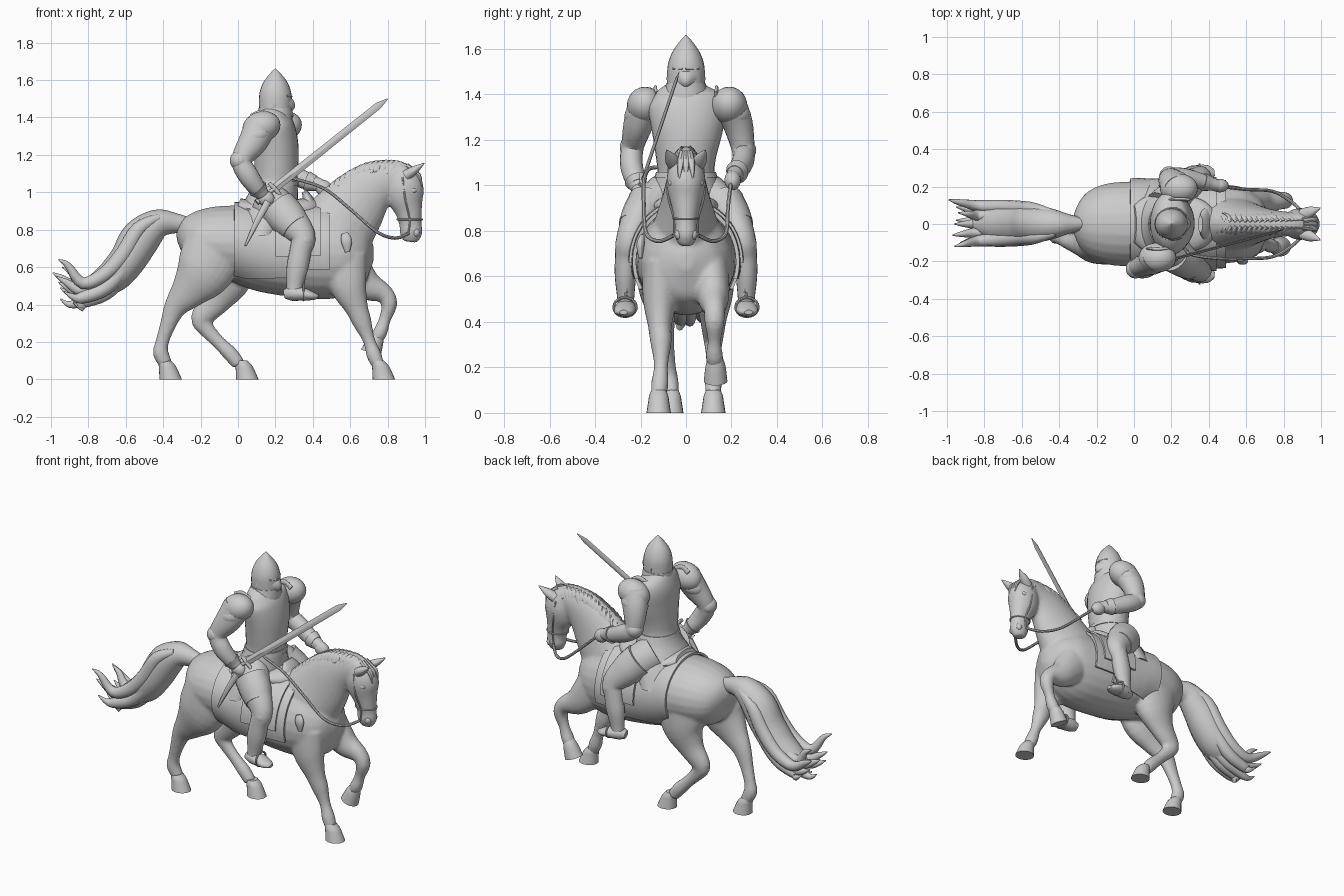
import bpy, bmesh, math, random
from mathutils import Vector, Matrix

random.seed(4)


def spline(pts, sub):
    """Catmull-Rom resampling of points of any dimension."""
    p = [pts[0]] + list(pts) + [pts[-1]]
    out = []
    for i in range(1, len(p) - 2):
        for k in range(sub):
            t = k / sub
            out.append([0.5 * (2 * b + (c - a) * t + (2*a - 5*b + 4*c - d) * t*t + (3*b - a - 3*c + d) * t**3)
                        for a, b, c, d in zip(p[i-1], p[i], p[i+1], p[i+2])])
    return out + [list(pts[-1])]


def loft(bm, pts, sides=20, sub=4, flat=False):
    """Skin ellipses (x, y, z, sideways radius, in-plane radius) along a path."""
    s = spline(pts, sub)
    rings = []
    for i, q in enumerate(s):
        T = (Vector(s[min(i+1, len(s)-1)][:3]) - Vector(s[max(i-1, 0)][:3])).normalized()
        if flat:
            T = Vector((0, 0, 1))
        lat = Vector((0, 1, 0)) - T * T.y
        lat = lat.normalized() if lat.length > .1 else Vector((1, 0, 0))
        n = T.cross(lat)
        ra, rb = max(q[3], .001), max(q[4], .001)
        rings.append([bm.verts.new(Vector(q[:3]) + lat * ra * math.cos(a) + n * rb * math.sin(a))
                      for a in (2 * math.pi * k / sides for k in range(sides))])
    for r0, r1 in zip(rings, rings[1:]):
        for k in range(sides):
            j = (k + 1) % sides
            bm.faces.new((r0[k], r0[j], r1[j], r1[k]))
    bm.faces.new(rings[0])
    bm.faces.new(rings[-1])


def make(name, bm):
    bmesh.ops.recalc_face_normals(bm, faces=bm.faces[:])
    me = bpy.data.meshes.new(name)
    bm.to_mesh(me)
    bm.free()
    ob = bpy.data.objects.new(name, me)
    bpy.context.collection.objects.link(ob)
    return ob


def part(name, *paths, **kw):
    bm = bmesh.new()
    for p in paths:
        loft(bm, p, **kw)
    return make(name, bm)


def ball(name, c, r, tilt=0):
    bm = bmesh.new()
    m = Matrix.Translation(c) @ Matrix.Rotation(tilt, 4, 'Y') @ Matrix.Diagonal((*r, 1))
    bmesh.ops.create_uvsphere(bm, u_segments=24, v_segments=14, radius=1, matrix=m)
    return make(name, bm)


def cord(name, pts, r, closed=False):
    cu = bpy.data.curves.new(name, 'CURVE')
    cu.dimensions, cu.bevel_depth, cu.bevel_resolution = '3D', r, 2
    pts = pts if closed else spline(pts, 5)
    sp = cu.splines.new('POLY')
    sp.points.add(len(pts) - 1)
    for q, p in zip(sp.points, pts):
        q.co = (*p, 1)
    sp.use_cyclic_u = closed
    bpy.context.collection.objects.link(bpy.data.objects.new(name, cu))


def flip(pts):
    return [(p[0], -p[1], *p[2:]) for p in pts]


# horse: trunk, neck, head and legs fused into one skin
BODY = [(-.318, 0, .72, .02, .02), (-.30, 0, .725, .10, .10), (-.25, 0, .73, .17, .155), (-.15, 0, .73, .215, .19),
        (0, 0, .725, .228, .205), (.15, 0, .69, .225, .225), (.35, 0, .67, .22, .235), (.5, 0, .665, .21, .235),
        (.6, 0, .665, .19, .205), (.68, 0, .67, .13, .145), (.725, 0, .67, .03, .04)]
NECK = [(.48, 0, .74, .17, .22), (.60, 0, .90, .115, .185), (.69, 0, 1.0, .088, .15), (.78, 0, 1.055, .07, .112),
        (.87, 0, 1.08, .06, .085), (.93, 0, 1.08, .04, .04)]
HEAD = [(.87, 0, 1.14, .045, .03), (.88, 0, 1.09, .07, .08), (.89, 0, 1.03, .085, .1), (.895, 0, .97, .08, .098),
        (.912, 0, .90, .062, .073), (.922, 0, .83, .05, .06), (.925, 0, .78, .05, .06), (.92, 0, .735, .03, .038)]
FORE_NEAR = [(.56, -.11, .65, .08, .13), (.59, -.115, .50, .075, .10), (.635, -.115, .38, .052, .062),
             (.662, -.11, .31, .047, .052), (.70, -.11, .21, .031, .033), (.727, -.115, .13, .038, .04),
             (.75, -.12, .075, .033, .033)]
FORE_FAR = [(.58, .11, .62, .08, .12), (.68, .12, .51, .07, .085), (.78, .125, .458, .048, .052),
            (.808, .125, .40, .044, .043), (.785, .125, .32, .03, .032), (.76, .125, .25, .038, .038),
            (.735, .13, .21, .033, .033)]
HIND_NEAR = [(-.11, -.11, .74, .10, .17), (-.18, -.12, .58, .095, .155), (-.265, -.11, .47, .065, .10),
             (-.335, -.095, .385, .045, .062), (-.375, -.085, .29, .034, .043), (-.405, -.075, .2, .031, .036),
             (-.413, -.07, .14, .037, .042), (-.385, -.065, .08, .034, .036)]
HIND_FAR = [(-.05, .11, .70, .10, .19), (-.065, .12, .54, .09, .14), (-.125, .12, .42, .06, .085),
            (-.195, .12, .325, .044, .058), (-.165, .12, .265, .034, .043), (-.105, .12, .2, .031, .036),
            (-.04, .12, .135, .037, .04), (.005, .12, .08, .034, .036)]
horse = part('horse_body', BODY, NECK, HEAD, FORE_NEAR, FORE_FAR, HIND_NEAR, HIND_FAR, sides=24)
rm = horse.modifiers.new('fuse', 'REMESH')
rm.mode, rm.voxel_size, rm.use_smooth_shade = 'VOXEL', .01, True
sm = horse.modifiers.new('soften', 'SMOOTH')
sm.factor, sm.iterations = .5, 5

# hooves
for name, x, y in (('fore_hoof', .78, -.12), ('hind_hoof_near', -.36, -.065), ('hind_hoof_far', .05, .12)):
    part(name, [(x - .033, y, .10, .032, .034), (x - .02, y, .075, .042, .044), (x - .012, y, .05, .046, .05), (x, y, 0, .054, .06)], flat=True)
part('raised_hoof', [(.75, .13, .235, .034, .034), (.735, .13, .205, .044, .044), (.71, .13, .14, .052, .056)])

# ears, eyes, nostrils
EAR = [(.90, .05, 1.09, .032, .03), (.945, .066, 1.12, .028, .022), (.995, .085, 1.155, .003, .003)]
part('ears', EAR, flip(EAR))
for s in (-1, 1):
    ball('eye', (.935, s * .066, 1.01), (.02, .012, .014))
    ball('nostril', (.952, s * .03, .785), (.02, .02, .024))

# mane ridge, locks and forelock
CREST = [(.46, 0, .985), (.53, 0, 1.055), (.61, 0, 1.11), (.69, 0, 1.148), (.77, 0, 1.162), (.85, 0, 1.16), (.90, 0, 1.14)]
locks = [[(x, y, z - .014, .034, .024) for x, y, z in CREST]]
for i, (x, y, z) in enumerate(spline(CREST, 3)):
    for s in (-1, 1):
        d, b = random.uniform(.05, .085), random.uniform(.01, .05)
        locks.append([(x, s * .01, z - .004, .018, .02), (x - .015, s * .042, z - .03, .008, .028),
                      (x - b - .01, s * .06, z - d, .003, .004)])
for s in (-1, 0, 1):
    locks.append([(.90, s * .015, 1.14, .018, .018), (.965, s * .025, 1.09, .016, .014), (.982, s * .03, 1.03, .003, .003)])
part('mane', *locks, sides=8, sub=3)

# tail: solid upper mass splitting into curling strands
strands = [[(-.25, 0, .82, .03, .04), (-.34, 0, .835, .05, .055), (-.43, 0, .83, .08, .08), (-.52, 0, .755, .1, .105),
            (-.59, 0, .64, .11, .098), (-.67, 0, .55, .105, .09), (-.78, 0, .49, .08, .06), (-.87, 0, .46, .02, .02)]]
for ty, tx, tz in ((.13, -.99, .57), (-.12, -.96, .64), (.06, -.94, .60), (-.06, -.97, .55), (.09, -.95, .49),
                   (-.1, -.93, .47), (.02, -.95, .43), (-.03, -.88, .41), (.0, -.96, .52), (.1, -.90, .44)):
    o = (tz - .52) * .45
    strands.append([(-.42, ty * .4, .84 + o * .5, .02, .02), (-.53, ty * .6, .75 + o, .035, .04),
                    (-.61, ty * .65, .62 + o, .04, .045), (-.71, ty * .7, .51 + o, .038, .04),
                    (-.83, ty * .75, .46 + o, .03, .032), (tx + .05, ty * .9, tz - .03, .016, .018), (tx, ty, tz, .003, .003)])
part('tail', *strands, sides=12)

# blanket and saddle flaps draped over the trunk
TRUNK = spline(BODY, 12)


def drape(name, x0, x1, zlow, off, thick):
    bm, rows = bmesh.new(), []
    for i in range(17):
        x = x0 + (x1 - x0) * i / 16
        q = min(TRUNK, key=lambda t: abs(t[0] - x))
        low = math.asin(max(-.8, min(.5, (zlow - q[2]) / q[4])))
        rows.append([bm.verts.new((x, (q[3] + off) * math.cos(a), q[2] + (q[4] + off) * math.sin(a)))
                     for a in (low + (math.pi - 2 * low) * k / 32 for k in range(33))])
    for a, b in zip(rows, rows[1:]):
        for k in range(32):
            bm.faces.new((a[k], a[k+1], b[k+1], b[k]))
    ob = make(name, bm)
    md = ob.modifiers.new('thickness', 'SOLIDIFY')
    md.thickness, md.offset = thick, 0


drape('saddle_blanket', -.02, .34, .55, .010, .014)
drape('front_blanket', .33, .49, .595, .016, .016)
drape('saddle_flap', .20, .44, .66, .028, .014)
part('saddle_seat', [(-.0, 0, .93, .10, .04), (.08, 0, .91, .15, .05), (.28, 0, .91, .15, .05), (.38, 0, .91, .12, .06), (.44, 0, .90, .06, .04)])
part('saddle_pommel', [(.40, 0, .88, .12, .045), (.375, 0, .96, .08, .03), (.355, 0, 1.005, .045, .014)])
part('strap_tassel', [(.57, -.192, .78, .010, .018), (.58, -.2, .74, .018, .03), (.585, -.2, .68, .008, .012)])

# bridle and reins
cord('noseband', [(.918 + .066 * math.cos(a), .054 * math.sin(a), .855) for a in (math.pi * k / 14 for k in range(28))], .005, True)
for s in (-1, 1):
    cord('cheek_strap', [(.88, s * .075, 1.08), (.895, s * .08, .96), (.918, s * .054, .855), (.91, s * .052, .78)], .005)
    end = [(.47, .2, 1.03)] if s > 0 else [(.46, -.185, 1.02), (.31, -.165, 1.07), (.27, -.13, 1.08)]
    cord('rein', [(.91, s * .055, .78), (.84, s * .12, .755), (.74, s * .175, .79), (.60, s * .185, .91)] + end, .009)

# rider: cuirass, skirt, belt
part('cuirass', [(.19, 0, 1.0, .135, .12), (.20, 0, 1.06, .125, .115), (.205, .0, 1.14, .135, .118), (.205, .005, 1.25, .158, .118),
                 (.195, .005, 1.35, .17, .108), (.19, 0, 1.41, .135, .085), (.195, 0, 1.45, .07, .06)], sides=28)
part('skirt', [(.12, 0, .77, .243, .13), (.145, 0, .85, .215, .155), (.17, 0, .93, .178, .15), (.19, 0, 1.0, .145, .13),
               (.20, 0, 1.06, .128, .118)], sides=28, flat=True)
part('belt', [(.198, 0, 1.035, .139, .126), (.2, 0, 1.06, .131, .122)], sides=28, flat=True)

# helmet with mail collar and visor
part('helmet', [(.2, 0, 1.40, .08, .085), (.2, 0, 1.47, .083, .088), (.2, 0, 1.53, .08, .085), (.2, 0, 1.585, .061, .066),
                (.2, 0, 1.63, .03, .033), (.2, 0, 1.662, .002, .002)], sides=24, flat=True)
part('mail_collar', [(.195, .0, 1.375, .108, .098), (.2, 0, 1.41, .096, .092), (.2, 0, 1.45, .086, .09)], flat=True)
part('visor', [(.19, 0, 1.47, .086, .065), (.24, 0, 1.468, .072, .06), (.28, 0, 1.455, .036, .04), (.298, 0, 1.445, .01, .012)])
part('eye_ridge', [(.258, -.056, 1.515, .008, .006), (.282, 0, 1.512, .009, .007), (.258, .056, 1.515, .008, .006)], sides=10)

# arms with shoulder, elbow and hand armour
ARMS = {'right': [(.125, -.18, 1.36, .075, .085), (.08, -.21, 1.27, .065, .078), (.02, -.235, 1.17, .05, .055),
                  (.055, -.24, 1.09, .05, .055), (.105, -.22, 1.02, .045, .046), (.14, -.205, .98, .03, .033)],
        'left': [(.24, .19, 1.36, .075, .085), (.205, .228, 1.27, .066, .075), (.20, .252, 1.155, .05, .055),
                 (.27, .25, 1.105, .048, .055), (.37, .225, 1.06, .042, .046), (.45, .205, 1.035, .03, .033)]}
for side, a in ARMS.items():
    s = -1 if side == 'right' else 1
    sh, up, el, wr, hd = (Vector(a[i][:3]) for i in (0, 1, 2, 4, 5))
    part(side + '_arm', a)
    ball(side + '_pauldron', sh + Vector((0, 0, -.01)), (.103, .08, .082), -.3)
    ball(side + '_arm_plate', sh.lerp(up, .65), (.088, .072, .06), -.4)
    ball(side + '_elbow_plate', el + Vector((-.012, s * .004, 0)), (.052, .052, .052))
    ball(side + '_gauntlet', hd + Vector((.008, 0, -.012)), (.05, .036, .042), .5)
    part(side + '_cuff', [(*wr, .05, .054), (*wr.lerp(hd, .5), .038, .042)])
    part(side + '_neck_guard', [(sh.x - .05, s * .13, 1.40, .008, .02), (sh.x, s * .135, 1.425, .008, .016), (sh.x + .05, s * .13, 1.40, .008, .016)])

# legs, knee plates, feet and stirrups
LEG = [(.16, .09, .95, .1, .11), (.26, .19, .865, .085, .10), (.345, .245, .765, .062, .07), (.335, .26, .69, .052, .058),
       (.318, .266, .60, .047, .058), (.303, .265, .50, .037, .043), (.30, .265, .44, .037, .04)]
FOOT = [(.25, .255, .455, .028, .025), (.29, .262, .46, .042, .04), (.35, .268, .455, .048, .034),
        (.40, .272, .445, .042, .022), (.43, .275, .442, .018, .01)]
CUISSE = [(.21, .165, .92, .092, .105), (.27, .20, .855, .088, .10), (.31, .228, .81, .075, .084)]
for s, side in ((-1, 'right'), (1, 'left')):
    fit = flip if s < 0 else list
    part(side + '_leg', fit(LEG))
    part(side + '_thigh_plate', fit(CUISSE))
    part(side + '_foot', fit(FOOT))
    ball(side + '_knee_plate', (.355, s * .255, .74), (.052, .056, .062))
    cord(side + '_stirrup', [(.35, s * (.268 + .05 * math.sin(t)), .465 - .042 * math.cos(t))
                             for t in (math.pi * k / 10 for k in range(20))], .006, True)
    cord(side + '_stirrup_strap', [(.35, s * .265, .51), (.36, s * .25, .62), (.35, s * .24, .74)], .007)

# sword and scabbard
part('sword_blade', [(.20, -.19, 1.025, .008, .022), (.75, -.043, 1.463, .007, .019), (.80, -.03, 1.50, .001, .003)], sides=4, sub=1)
part('sword_grip', [(.10, -.217, .945, .018, .018), (.12, -.212, .961, .011, .011), (.20, -.19, 1.025, .011, .011)], sides=12)
part('crossguard', [(.165, -.195, 1.05, .01, .01), (.195, -.192, 1.02, .012, .013), (.23, -.188, .98, .01, .01)], sides=10)
part('scabbard', [(.16, -.235, .95, .014, .02), (.10, -.25, .84, .012, .016), (.04, -.26, .715, .004, .005)], sides=10)

# bake modifiers and cords, then shade
for ob in bpy.data.objects:
    ob.select_set(True)
bpy.context.view_layer.objects.active = horse
bpy.ops.object.convert(target='MESH')
bpy.ops.object.shade_smooth_by_angle(angle=math.radians(40))
